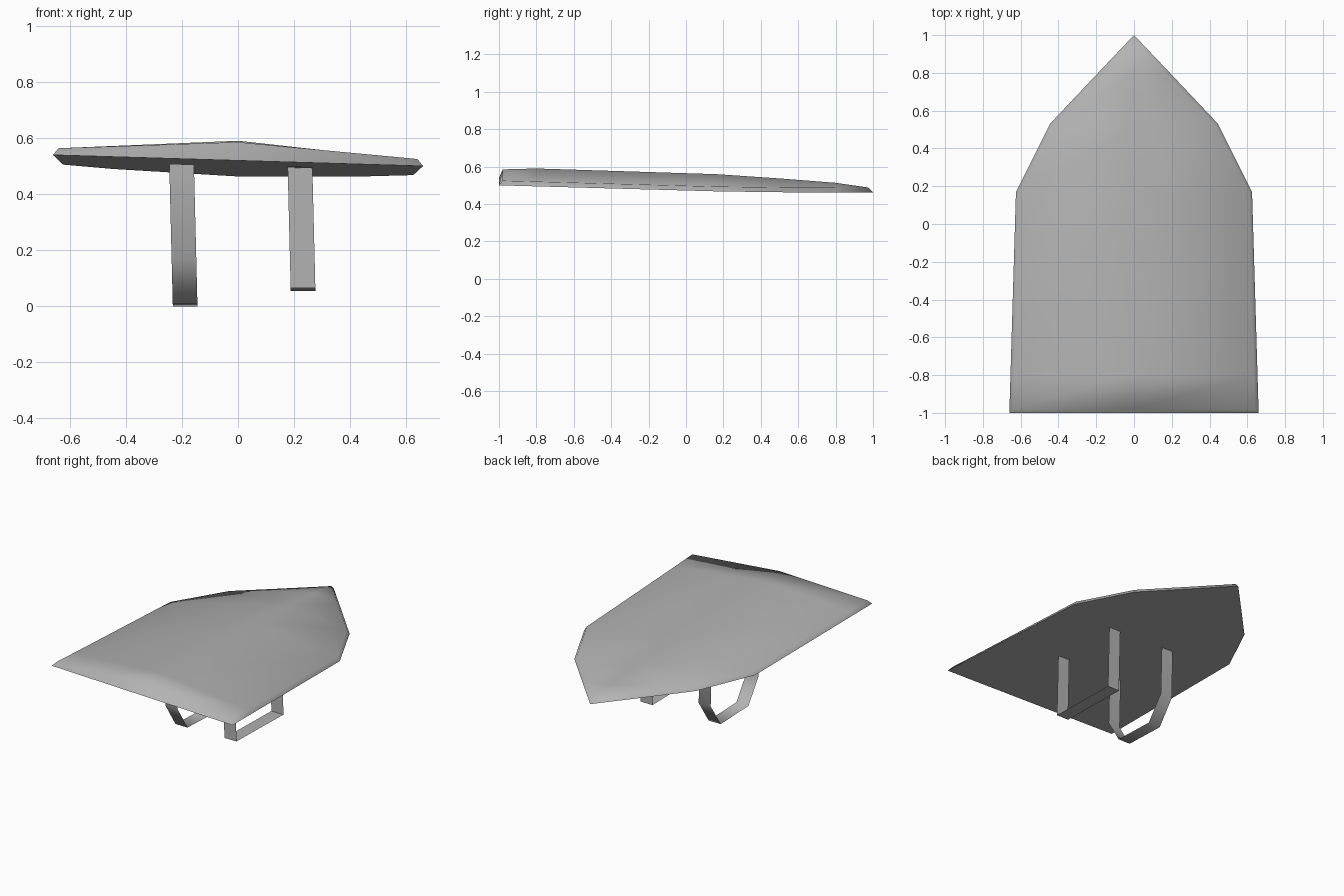
import bpy
import bmesh

cube = bpy.data.objects.get("Cube")
if cube:
    bpy.data.objects.remove(cube)

grey = bpy.data.materials.new("plain_grey")
grey.use_nodes = True
colour = (0.45, 0.45, 0.45, 1)
grey.diffuse_color = colour
grey.node_tree.nodes["Principled BSDF"].inputs["Base Color"].default_value = colour


def back_plane(x, y):
    """Height of the gently tilted flat back of the shield."""
    return 0.52 - 0.03 * x - 0.0285 * (y + 1)


def finish(name, bm, angle):
    mesh = bpy.data.meshes.new(name)
    bm.to_mesh(mesh)
    bm.free()
    mesh.materials.append(grey)
    obj = bpy.data.objects.new(name, mesh)
    bpy.context.collection.objects.link(obj)
    bpy.ops.object.select_all(action='DESELECT')
    obj.select_set(True)
    bpy.context.view_layer.objects.active = obj
    bpy.ops.object.shade_smooth_by_angle(angle=angle)
    return obj


# Shield: rows of (rim half width, rim y, inset half width, inset y, ridge height)
rows = [
    (0.66, -1.0, 0.64, -0.98, 0.066),
    (0.654, -0.8, 0.634, -0.8, 0.076),
    (0.625, 0.17, 0.61, 0.165, 0.073),
    (0.445, 0.53, 0.43, 0.52, 0.059),
    (0.19, 0.8, 0.165, 0.8, 0.045),
    (0.0, 1.0, 0.0, 0.975, 0.025),
]
EDGE = 0.025
bm = bmesh.new()
grid = []
for rim_x, rim_y, in_x, in_y, ridge in rows:
    section = [(-rim_x, rim_y, 0), (-in_x, in_y, EDGE), (0, in_y, ridge),
               (in_x, in_y, EDGE), (rim_x, rim_y, 0)]
    grid.append([bm.verts.new((x, y, back_plane(x, y) + h)) for x, y, h in section])

# Domed face and side bevels
for a, b in zip(grid, grid[1:]):
    for i in range(4):
        bm.faces.new((a[i], a[i + 1], b[i + 1], b[i]))

# Straight end bevel
rim_l, in_l, ridge_v, in_r, rim_r = grid[0]
for tri in ((rim_l, ridge_v, in_l), (rim_l, rim_r, ridge_v), (rim_r, in_r, ridge_v)):
    bm.faces.new(tri)

# Flat back
for a, b in zip(grid, grid[1:]):
    bm.faces.new((a[0], b[0], b[4], a[4]))
bmesh.ops.remove_doubles(bm, verts=bm.verts, dist=0.0005)
bmesh.ops.recalc_face_normals(bm, faces=bm.faces)
finish("shield", bm, 1.4)


# Straps: thin ribbons swept along a side profile
def strap(name, x0, profile, angle):
    bm = bmesh.new()
    pairs = []
    for y, z in profile:
        pair = []
        for x in (x0, x0 + 0.088):
            height = back_plane(x, y) - 0.003 if z is None else z
            pair.append(bm.verts.new((x + 0.025 * (0.5 - height), y, height)))
        pairs.append(pair)
    for a, b in zip(pairs, pairs[1:]):
        bm.faces.new((a[0], b[0], b[1], a[1]))
    for face in bm.faces:
        face.normal_flip()
    finish(name, bm, angle)


# None means the point rests against the back of the shield
strap("arm_strap", -0.245,
      [(-0.42, None), (-0.42, 0.17), (-0.32, 0.01), (-0.03, 0.0),
       (0.08, 0.16), (0.08, None)], 1.2)
strap("hand_grip", 0.177,
      [(-0.56, None), (-0.41, None), (-0.41, 0.065), (0.08, 0.055),
       (0.08, None), (0.23, None)], 0.5)
